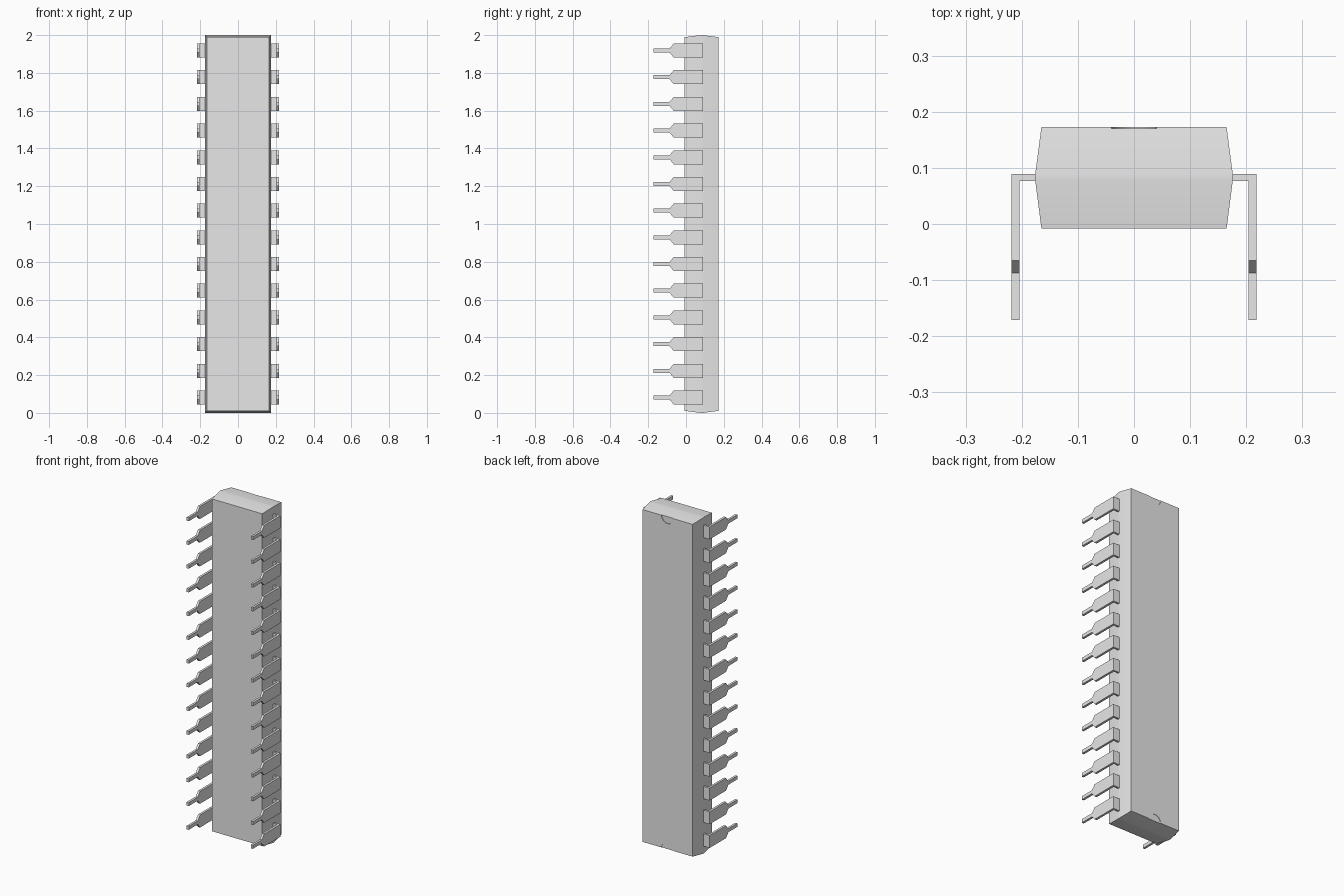
import bpy, bmesh, math

cube = bpy.data.objects.get("Cube")
if cube:
    bpy.data.objects.remove(cube, do_unlink=True)

# One plain grey for the whole model
grey = bpy.data.materials.new("plain grey")
grey.use_nodes = True
colour = (0.8, 0.8, 0.8, 1)
grey.diffuse_color = colour
grey.node_tree.nodes["Principled BSDF"].inputs["Base Color"].default_value = colour

PIN_COUNT = 14
PITCH = 0.1413
SHOULDER = (0.077, 0.089)   # y range of the flat part of each pin
FRONT, BACK = -0.008, 0.173
HALF_WIDTH, HALF_HEIGHT, DRAFT = 0.176, 1.0, 0.011


def add_object(name, mesh):
    obj = bpy.data.objects.new(name, mesh)
    bpy.context.collection.objects.link(obj)
    return obj


def mesh_from(bm, name):
    bmesh.ops.recalc_face_normals(bm, faces=bm.faces)
    mesh = bpy.data.meshes.new(name)
    bm.to_mesh(mesh)
    bm.free()
    mesh.materials.append(grey)
    return mesh


# Package body: rectangles stacked from front to back, widest at the pins
bm = bmesh.new()
rings = []
for y, inset in ((FRONT, DRAFT), (SHOULDER[0], 0), (SHOULDER[1], 0), (BACK, DRAFT)):
    w, h = HALF_WIDTH - inset, HALF_HEIGHT - inset
    rings.append([bm.verts.new((sx * w, y, 1 + sz * h))
                  for sx, sz in ((-1, -1), (1, -1), (1, 1), (-1, 1))])
for a, b in zip(rings, rings[1:]):
    for i in range(4):
        j = (i + 1) % 4
        bm.faces.new((a[i], a[j], b[j], b[i]))
bm.faces.new(rings[0])
bm.faces.new(rings[-1])
body = add_object("package_body", mesh_from(bm, "package_body"))

# Shallow half-round notches in the back face at both ends
cutters = []
for label, z in (("bottom", DRAFT), ("top", 2 - DRAFT)):
    bpy.ops.mesh.primitive_cylinder_add(vertices=32, radius=0.04, depth=0.02,
                                        location=(0, BACK + 0.007, z),
                                        rotation=(math.pi / 2, 0, 0))
    cutter = bpy.context.object
    cutter.name = label + "_notch_cutter"
    cutter.hide_render = True
    cutter.data.materials.append(grey)
    cut = body.modifiers.new(label + " notch", 'BOOLEAN')
    cut.operation = 'DIFFERENCE'
    cut.solver = 'EXACT'
    cut.object = cutter
    cutters.append(cutter)

bpy.ops.object.select_all(action='DESELECT')
body.select_set(True)
bpy.context.view_layer.objects.active = body
for modifier in list(body.modifiers):
    bpy.ops.object.modifier_apply(modifier=modifier.name)
bpy.ops.object.shade_smooth_by_angle(angle=math.radians(30))
for cutter in cutters:
    bpy.data.objects.remove(cutter, do_unlink=True)

# Pin: tapering blade bent over from a flat shoulder that enters the body
WIDE, NARROW = 0.037, 0.0105
OUTER, INNER = 0.218, 0.2045
levels = [(SHOULDER[1], WIDE), (SHOULDER[0], WIDE), (-0.065, WIDE),
          (-0.087, NARROW), (-0.171, NARROW)]
bm = bmesh.new()
pairs = [[bm.verts.new((OUTER, y, s * h)) for s in (-1, 1)] for y, h in levels]
blade = [bm.faces.new((a[0], a[1], b[1], b[0])) for a, b in zip(pairs, pairs[1:])]
grown = bmesh.ops.extrude_face_region(bm, geom=blade, use_keep_orig=True)["geom"]
bmesh.ops.translate(bm, vec=(INNER - OUTER, 0, 0),
                    verts=[g for g in grown if isinstance(g, bmesh.types.BMVert)])
inside = [g for g in grown if isinstance(g, bmesh.types.BMFace)
          and g.calc_center_median().y > SHOULDER[0]]
grown = bmesh.ops.extrude_face_region(bm, geom=inside)["geom"]
bmesh.ops.translate(bm, vec=(HALF_WIDTH - 0.01 - INNER, 0, 0),
                    verts=[g for g in grown if isinstance(g, bmesh.types.BMVert)])
pin_mesh = mesh_from(bm, "pin")

# Two mirrored rows of pins
for i in range(PIN_COUNT):
    pin = add_object(f"pin_pair_{i + 1}", pin_mesh)
    pin.location.z = 1 + (i - (PIN_COUNT - 1) / 2) * PITCH
    pin.modifiers.new("other side", 'MIRROR').use_axis[0] = True
